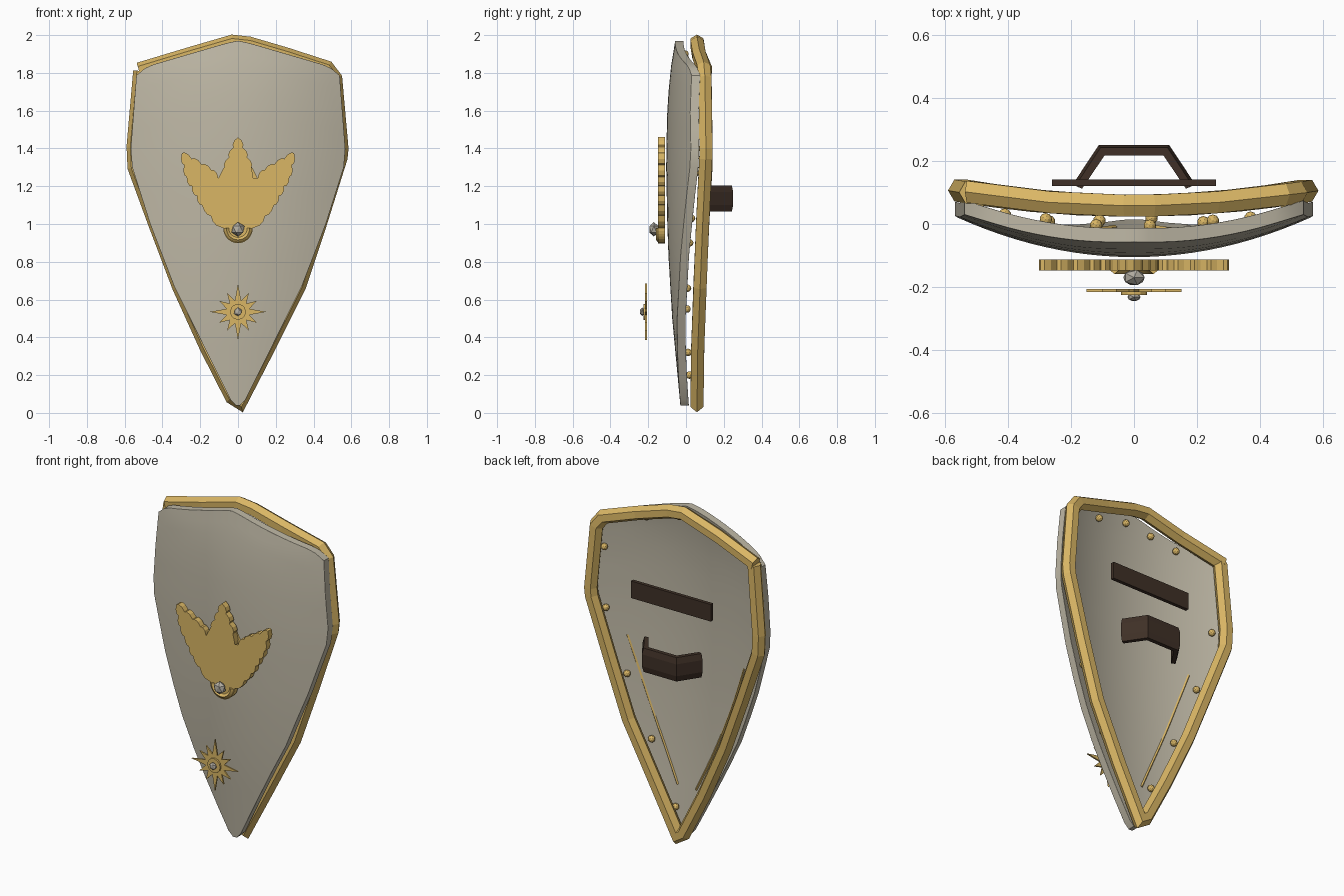
import bpy, bmesh, math
from mathutils import Vector

if "Cube" in bpy.data.objects:
    bpy.data.objects.remove(bpy.data.objects["Cube"])


def material(name, rgb):
    m = bpy.data.materials.new(name)
    m.diffuse_color = (*rgb, 1)
    m.use_nodes = True
    m.node_tree.nodes["Principled BSDF"].inputs["Base Color"].default_value = m.diffuse_color
    return m


GOLD = material("gold", (0.70, 0.47, 0.13))
PLATE = material("pale_steel", (0.52, 0.48, 0.38))
BROWN = material("dark_leather", (0.05, 0.03, 0.02))
GEM = material("gem", (0.45, 0.42, 0.36))


def finish(name, bm, mat):
    bmesh.ops.recalc_face_normals(bm, faces=bm.faces)
    me = bpy.data.meshes.new(name)
    bm.to_mesh(me)
    bm.free()
    ob = bpy.data.objects.new(name, me)
    bpy.context.collection.objects.link(ob)
    me.materials.append(mat)
    return ob


def lerp(table, v):
    for (a, p), (b, q) in zip(table, table[1:]):
        if v <= b:
            return p + (q - p) * max(0, (v - a) / (b - a))
    return table[-1][1]


def extrude_y(bm, faces, depth):
    r = bmesh.ops.extrude_face_region(bm, geom=faces, use_keep_orig=True)
    vs = [g for g in r["geom"] if isinstance(g, bmesh.types.BMVert)]
    bmesh.ops.translate(bm, verts=vs, vec=(0, depth, 0))


def slab(name, outline, y0, y1, mat):
    """Flat plate from an x-z outline."""
    bm = bmesh.new()
    f = bm.faces.new([bm.verts.new((x, y0, z)) for x, z in outline])
    extrude_y(bm, [f], y1 - y0)
    return finish(name, bm, mat)


def ball(name, loc, scale, mat, sub=2):
    bm = bmesh.new()
    bmesh.ops.create_icosphere(bm, subdivisions=sub, radius=1)
    for v in bm.verts:
        v.co = Vector(loc) + v.co * Vector(scale)
    return finish(name, bm, mat)


def sweep(name, path, section, mat):
    """Sweep an (outward, y) section along an open path near the x-z plane, mitred."""
    bm = bmesh.new()
    rings = []
    pts = [Vector(p) for p in path]
    for i, p in enumerate(pts):
        def side(a, b):
            d = b - a
            return Vector((-d.z, 0, d.x)).normalized()
        n0 = side(pts[max(i - 1, 0)], pts[max(i, 1)])
        n1 = side(pts[min(i, len(pts) - 2)], pts[min(i + 1, len(pts) - 1)])
        n = (n0 + n1).normalized()
        n /= max(0.65, n.dot(n0))
        rings.append([bm.verts.new(p + n * u + Vector((0, v, 0))) for u, v in section])
    k = len(section)
    for a, b in zip(rings, rings[1:]):
        for j in range(k):
            bm.faces.new((a[j], a[(j + 1) % k], b[(j + 1) % k], b[j]))
    bm.faces.new(rings[0])
    bm.faces.new(rings[-1])
    return finish(name, bm, mat)


# Curved shield plate
WIDTH = [(0.04, 0.012), (0.07, 0.04), (0.67, 0.338), (1.0, 0.465), (1.3, 0.56), (1.4, 0.568), (1.8, 0.538)]
TOP = [(0, 1.97), (0.06, 1.958), (0.48, 1.835), (0.54, 1.785)]
BULGE = [(0.04, -0.03), (0.5, -0.073), (0.9, -0.097), (1.3, -0.105), (1.6, -0.1), (1.8, -0.085), (1.97, -0.057)]
THICK = 0.045


def front_y(x, z):
    return lerp(BULGE, z) + 0.4 * x * x


bm = bmesh.new()
rows = [0.04, 0.07, 0.2, 0.35, 0.5, 0.67, 0.83, 1.0, 1.15, 1.3, 1.4, 1.5, 1.6, 1.7, 1.75, 1.8]
N = 24
grid = []
for r in rows:
    line = []
    for i in range(N + 1):
        x = (2 * i / N - 1) * lerp(WIDTH, r)
        s = max(0, (r - 1.3) / 0.5)
        z = r if s == 0 else 1.3 + s * (lerp(TOP, abs(x)) - 1.3)
        line.append(bm.verts.new((x, front_y(x, z), z)))
    grid.append(line)
for a, b in zip(grid, grid[1:]):
    for i in range(N):
        bm.faces.new((a[i], a[i + 1], b[i + 1], b[i]))
extrude_y(bm, bm.faces[:], THICK)
body = finish("shield_plate", bm, PLATE)
bev = body.modifiers.new("edge", "BEVEL")
bev.width, bev.segments, bev.limit_method, bev.angle_limit = 0.01, 2, "ANGLE", math.radians(50)
bpy.context.view_layer.objects.active = body
body.select_set(True)
bpy.ops.object.shade_smooth_by_angle(angle=math.radians(35))
body.select_set(False)

# Hexagonal rim, starting and ending at the upper left corner
rim = [(-0.525, 1.815), (-0.26, 1.895), (-0.03, 1.962), (0.06, 1.952), (0.26, 1.893), (0.47, 1.825),
       (0.512, 1.77), (0.545, 1.40), (0.54, 1.35), (0.43, 1.0), (0.32, 0.67), (0.16, 0.35),
       (0.01, 0.06), (-0.03, 0.085), (-0.165, 0.35), (-0.31, 0.67), (-0.435, 1.0), (-0.545, 1.30),
       (-0.55, 1.41), (-0.515, 1.81)]
hexagon = [(0.04 * math.cos(k * math.pi / 3), 0.04 * math.sin(k * math.pi / 3)) for k in range(6)]
sweep("rim", [(x, 0.058 + 0.16 * x * x, z) for x, z in rim], hexagon, GOLD)

# Rivets between plate and rim
rivets = [(0.055, 0.2), (0.22, 0.55), (0.37, 0.9), (0.485, 1.27), (0.49, 1.63), (0.25, 1.85), (0.05, 1.9),
          (-0.12, 1.88), (-0.28, 1.84), (-0.495, 1.4), (-0.41, 1.03), (-0.27, 0.66), (-0.11, 0.32)]
for x, z in rivets:
    ball("rivet", (x, front_y(x, z) + THICK + 0.017, z), (0.02,) * 3, GOLD)

# Thin trim strips on the back
for s in (-1, 1):
    pts = []
    for i in range(9):
        t = i / 8
        x, z = s * (0.06 + 0.32 * t + 0.015 * math.sin(math.pi * t)), 0.32 + 0.8 * t
        pts.append((x, front_y(x, z) + THICK, z))
    sweep("back_trim", pts, [(-0.007, 0), (0, 0.007), (0.007, 0), (0, -0.007)], GOLD)


# Winged emblem with scalloped feather edges
def scallop(a, b, n, amp):
    a, b = Vector(a), Vector(b)
    d = (b - a).normalized()
    out = Vector((-d.y, d.x))
    res = []
    for i in range(n):
        res.append(a.lerp(b, i / n))
        res.append(a.lerp(b, (i + 0.45) / n) + out * amp)
        res.append(a.lerp(b, (i + 0.85) / n) + out * amp * 0.9)
    return res


anchors = [(0, 1.46), (0.07, 1.30), (0.068, 1.2), (0.14, 1.285), (0.297, 1.375), (0.272, 1.25),
           (0.19, 1.1), (0.1, 0.99)]
half = []
for a, b, n in zip(anchors, anchors[1:], (3, 1, 2, 3, 2, 3, 2)):
    half += scallop(a, b, n, 0.011)
half += [Vector((0.078 * math.cos(t), 0.978 - 0.08 * math.sin(t)))
         for t in [k * math.pi / 16 for k in range(9)]]
outline = [(p.x, p.y) for p in half] + [(-p.x, p.y) for p in reversed(half[1:-1])]
slab("wing_emblem", outline, -0.148, -0.112, GOLD)
arc = [(0.062 * math.cos(t), -0.148, 0.978 - 0.062 * math.sin(t)) for t in [k * math.pi / 14 for k in range(15)]]
sweep("emblem_collar", arc, [(-0.013, 0), (0, -0.011), (0.013, 0), (0, 0.011)], GOLD)
ball("emblem_gem", (0, -0.17, 0.972), (0.038, 0.028, 0.038), GEM, 1)


# Twelve-pointed star with hub
star = []
for k in range(24):
    r = 0.062 if k % 2 else (0.15 if k % 6 == 0 else 0.115)
    t = k * math.pi / 12
    star.append((r * math.sin(t), 0.535 + r * math.cos(t)))
slab("star", star, -0.216, -0.207, GOLD)


def disc(r, n):
    return [(r * math.sin(k * 2 * math.pi / n), 0.535 + r * math.cos(k * 2 * math.pi / n)) for k in range(n)]


slab("star_hub", disc(0.042, 12), -0.226, -0.214, GOLD)
ball("star_gem", (0, -0.232, 0.535), (0.023, 0.014, 0.023), GEM, 1)

# Arm strap and bent grip on the back
slab("arm_strap", [(-0.26, 1.42), (0.26, 1.42), (0.26, 1.52), (-0.26, 1.52)], 0.12, 0.141, BROWN)
bm = bmesh.new()
outer = [(-0.195, 0.125), (-0.112, 0.25), (0.112, 0.25), (0.195, 0.125)]
inner = [(-0.165, 0.112), (-0.093, 0.218), (0.093, 0.218), (0.165, 0.112)]
rings = []
for (xo, yo), (xi, yi) in zip(outer, inner):
    xm, ym = xo * 0.7 + xi * 0.3, yo * 0.75 + yi * 0.25
    rings.append([bm.verts.new(p) for p in ((xi, yi, 1.065), (xm, ym, 1.065), (xo, yo, 1.1),
                                            (xo, yo, 1.17), (xm, ym, 1.205), (xi, yi, 1.205))])
for a, b in zip(rings, rings[1:]):
    for j in range(6):
        bm.faces.new((a[j], a[(j + 1) % 6], b[(j + 1) % 6], b[j]))
bm.faces.new(rings[0])
bm.faces.new(rings[-1])
finish("hand_grip", bm, BROWN)
